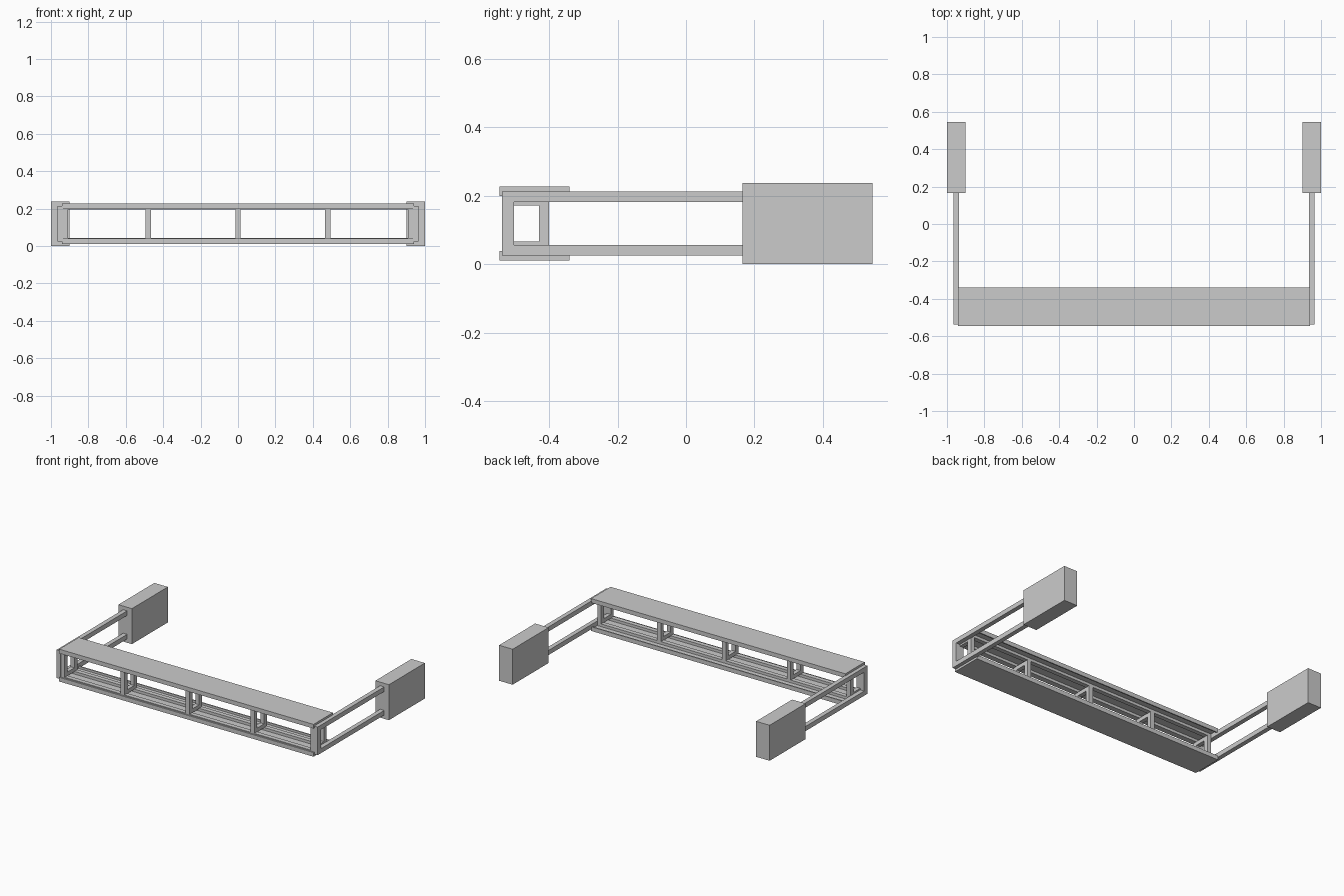
import bpy, bmesh
from mathutils import Matrix, Vector

if "Cube" in bpy.data.objects:
    bpy.data.objects.remove(bpy.data.objects["Cube"])

MID = 0.119  # height of the horizontal symmetry plane


def boxes(name, parts):
    """One object from (x0, x1, y0, y1, z0, z1) boxes."""
    bm = bmesh.new()
    for x0, x1, y0, y1, z0, z1 in parts:
        size = Matrix.Diagonal((x1 - x0, y1 - y0, z1 - z0, 1))
        pos = Matrix.Translation(Vector((x0 + x1, y0 + y1, z0 + z1)) / 2)
        bmesh.ops.create_cube(bm, size=1, matrix=pos @ size)
    mesh = bpy.data.meshes.new(name)
    bm.to_mesh(mesh)
    bm.free()
    obj = bpy.data.objects.new(name, mesh)
    bpy.context.collection.objects.link(obj)
    return obj


def flip(b):
    """Mirror a box between top and bottom."""
    return (*b[:4], 2 * MID - b[5], 2 * MID - b[4])


for side, s in (("left", -1), ("right", 1)):
    def xs(a, b):
        return tuple(sorted((s * a, s * b)))

    # Mounting block
    boxes(side + "_mount_block", [(*xs(0.90, 1.0), 0.165, 0.545, 0.0, 0.237)])
    # Side arm: two long bars joined by a front upright
    bar = (*xs(0.935, 0.965), -0.537, 0.165, 0.182, 0.213)
    boxes(side + "_arm", [bar, flip(bar),
                          (*xs(0.935, 0.965), -0.537, -0.503, 0.056, 0.182)])

# Cover plates with folded front and rear lips, and the rails inside them
plate = (-0.94, 0.94, -0.545, -0.34, 0.213, 0.227)
lips = [(-0.94, 0.94, -0.545, -0.537, 0.199, 0.213),
        (-0.94, 0.94, -0.348, -0.34, 0.199, 0.213)]
rails = [(-0.935, 0.935, y, y + 0.03, 0.195, 0.213) for y in (-0.533, -0.43)]
boxes("top_cover", [plate] + lips)
boxes("bottom_cover", [flip(b) for b in [plate] + lips])
boxes("top_rails", rails)
boxes("bottom_rails", [flip(b) for b in rails])

# Rectangular spacer frames between the covers
for i, x in enumerate((-0.922, -0.48, 0, 0.48, 0.922)):
    x0, x1 = x - 0.014, x + 0.014
    beam = (x0, x1, -0.533, -0.40, 0.171, 0.197)
    boxes(f"spacer_frame_{i + 1}", [
        beam, flip(beam),
        (x0, x1, -0.533, -0.503, 0.067, 0.171),
        (x0, x1, -0.43, -0.40, 0.067, 0.171)])
